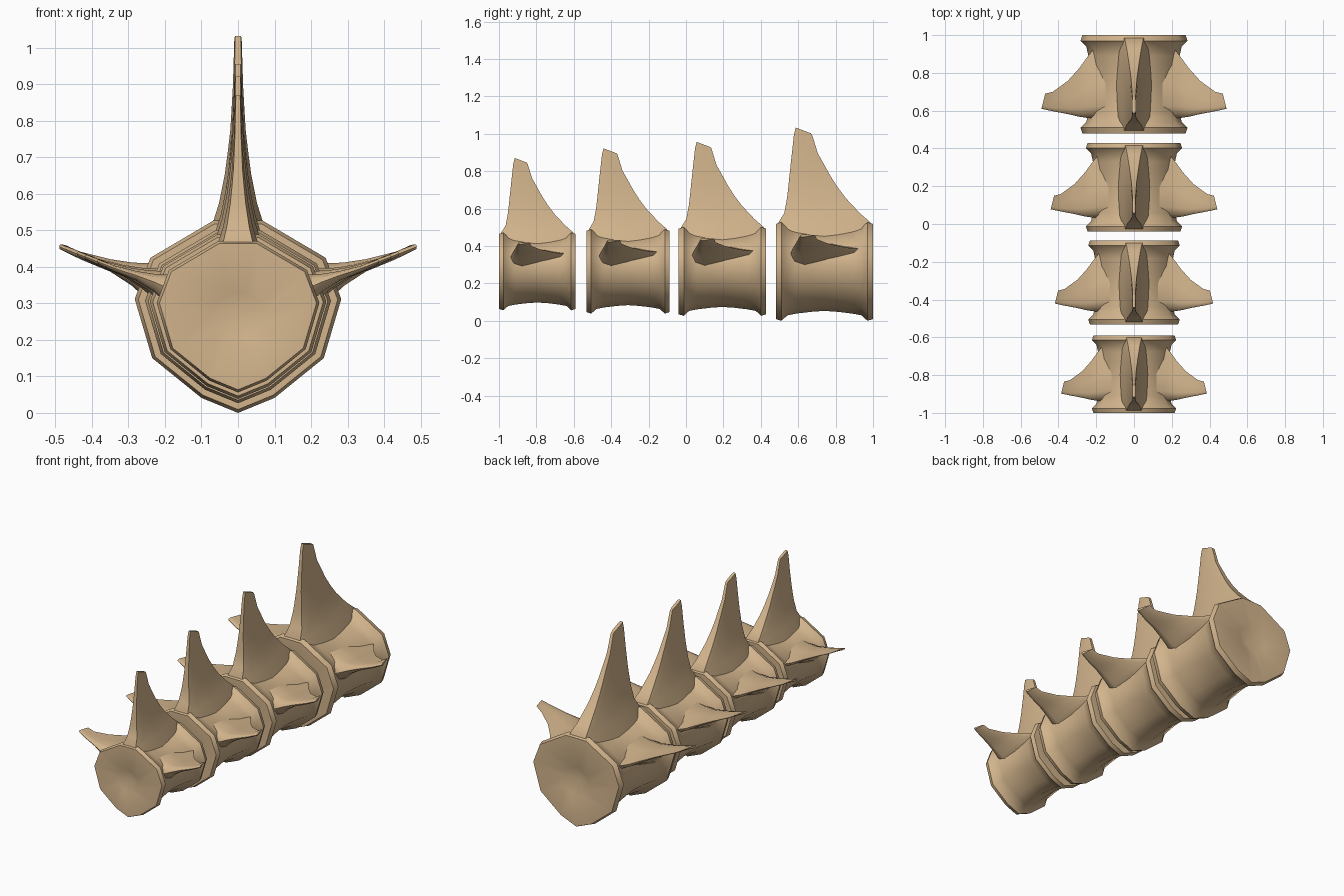
import bpy, bmesh, math
from mathutils import Vector

if "Cube" in bpy.data.objects:
    bpy.data.objects.remove(bpy.data.objects["Cube"])

bone = bpy.data.materials.new("tan bone")
bone.diffuse_color = (0.645, 0.456, 0.262, 1)
bone.use_nodes = True
bone.node_tree.nodes["Principled BSDF"].inputs["Base Color"].default_value = bone.diffuse_color

Z0 = 0.265  # height of the column axis

# right half of the body outline (x, z), bottom to top
HALF = [(0.10, -0.224), (0.235, -0.115), (0.283, 0.047), (0.24, 0.16), (0.067, 0.262)]
OUTLINE = [(0, -0.265)] + HALF + [(-x, z) for x, z in reversed(HALF)]
# distance from the middle, outline scale
STATIONS = [(0.26, 0.965), (0.23, 1), (0.198, 0.89), (0.15, 0.855), (0.075, 0.82), (0, 0.80)]
# spine levels: z, front y, back y, half width
SPINE = [(0.18, -0.25, 0.25, 0.095), (0.262, -0.245, 0.245, 0.067), (0.31, -0.215, 0.19, 0.052),
         (0.39, -0.20, 0.115, 0.036), (0.45, -0.193, 0.07, 0.028), (0.51, -0.187, 0.032, 0.021),
         (0.63, -0.174, -0.035, 0.014), (0.73, -0.163, -0.066, 0.011), (0.768, -0.153, -0.073, 0.010)]
# wing levels: x, front y, back y, bottom z, top z
WING = [(0.15, -0.185, 0.20, -0.02, 0.165), (0.215, -0.182, 0.185, 0.02, 0.150), (0.25, -0.178, 0.14, 0.045, 0.145),
        (0.29, -0.172, 0.085, 0.083, 0.147), (0.35, -0.158, 0.018, 0.122, 0.156),
        (0.43, -0.143, -0.04, 0.155, 0.176), (0.49, -0.13, -0.05, 0.182, 0.197)]


def loft(bm, rings, cap=True):
    rows = [[bm.verts.new(p) for p in r] for r in rings]
    n = len(rows[0])
    for a, b in zip(rows, rows[1:]):
        for i in range(n):
            bm.faces.new((a[i], a[(i + 1) % n], b[(i + 1) % n], b[i]))
    if cap:
        bm.faces.new(rows[0])
        bm.faces.new(rows[-1])
    return rows


def make(name, build, y, s):
    bm = bmesh.new()
    build(bm)
    bmesh.ops.recalc_face_normals(bm, faces=bm.faces[:])
    for f in bm.faces:
        f.smooth = True
    for e in bm.edges:
        e.smooth = len(e.link_faces) == 2 and e.calc_face_angle(0) < math.radians(48)
    me = bpy.data.meshes.new(name)
    bm.to_mesh(me)
    bm.free()
    me.materials.append(bone)
    ob = bpy.data.objects.new(name, me)
    ob.location = (0, y, Z0)
    ob.scale = (s, s, s)
    bpy.context.collection.objects.link(ob)


# waisted drum with a shallow dimple in each end
def body(bm):
    st = [(-y, k) for y, k in STATIONS] + [(y, k) for y, k in reversed(STATIONS[:-1])]
    st = [(-0.26, 0.32)] + st + [(0.26, 0.32)]
    rows = loft(bm, [[(x * k, y, z * k) for x, z in OUTLINE] for y, k in st], False)
    for row, y in ((rows[0], -0.22), (rows[-1], 0.22)):
        mid = bm.verts.new((0, y, 0))
        for i in range(len(row)):
            bm.faces.new((row[i], row[(i + 1) % len(row)], mid))


# tall blade flaring into the body
def spine(bm):
    rings = []
    for i, (z, a, b, w) in enumerate(SPINE):
        tilt = 0.03 if i == len(SPINE) - 1 else 0
        pts = [(0.75, 0), (1, 0.15), (1, 0.5), (0.95, 0.85), (0.75, 1)]
        pts += [(-u, t) for u, t in reversed(pts)]
        rings.append([(u * w, a + (b - a) * t, z - tilt * t) for u, t in pts])
    loft(bm, rings)


# side wing with a thick front edge and thin back edge
def wing(side):
    def build(bm):
        rings = []
        for x, a, b, lo, hi in WING:
            tip = 0.02 if x > 0.45 else 0
            sec = [(0, 0.55), (0.05, 0.85), (0.18, 1), (0.5, 0.93), (1, 0.78), (0.95, 0.6),
                   (0.55, 0.35), (0.22, 0), (0.06, 0.15)]
            rings.append([(side * (x - tip * t), a + (b - a) * t, lo + (hi - lo) * h) for t, h in sec])
        loft(bm, rings)
    return build


# four vertebrae growing towards the back
for n, (y, s) in enumerate([(-0.795, 0.788), (-0.31, 0.855), (0.195, 0.9), (0.74, 1.0)], 1):
    make(f"vertebra_{n}_body", body, y, s)
    make(f"vertebra_{n}_spine", spine, y, s)
    make(f"vertebra_{n}_wing_right", wing(1), y, s)
    make(f"vertebra_{n}_wing_left", wing(-1), y, s)
